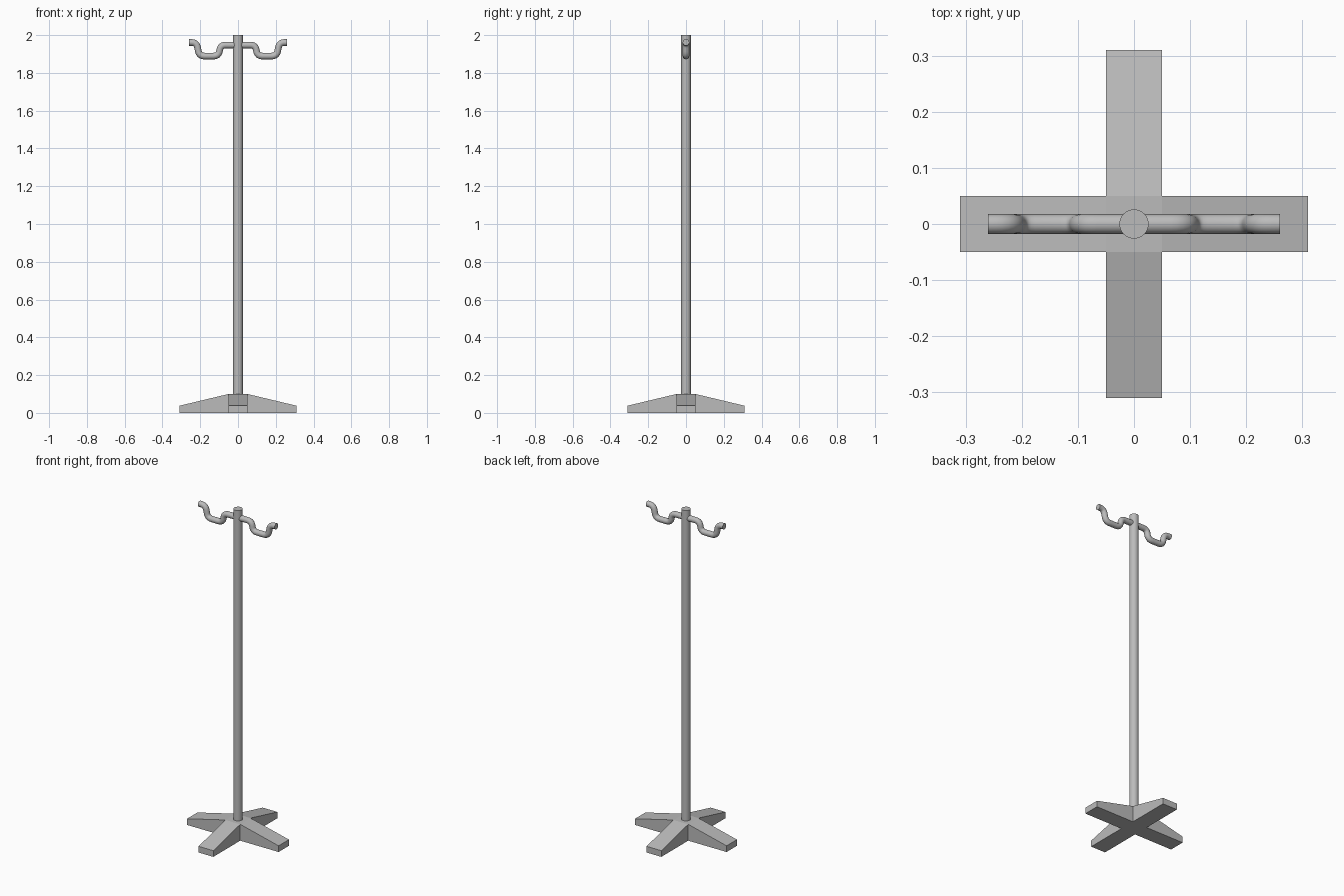
import bpy, bmesh, math
from mathutils import Vector

cube = bpy.data.objects.get("Cube")
if cube:
    bpy.data.objects.remove(cube, do_unlink=True)

grey = bpy.data.materials.new("grey metal")
grey.use_nodes = True
colour = (0.5, 0.5, 0.5, 1)
grey.diffuse_color = colour
grey.node_tree.nodes["Principled BSDF"].inputs["Base Color"].default_value = colour


def smooth(obj):
    bpy.ops.object.select_all(action="DESELECT")
    obj.select_set(True)
    bpy.context.view_layer.objects.active = obj
    bpy.ops.object.shade_smooth_by_angle(angle=math.radians(40))


def rounded(corners, radius, steps=6):
    """Replace each inner corner of a path with a small arc."""
    path = [corners[0]]
    for before, corner, after in zip(corners, corners[1:], corners[2:]):
        a = corner + (before - corner).normalized() * radius
        b = corner + (after - corner).normalized() * radius
        for i in range(steps + 1):
            t = i / steps
            path.append(a * (1 - t) ** 2 + corner * 2 * t * (1 - t) + b * t ** 2)
    return path + [corners[-1]]


# Cross base: a block whose four sides extrude into tapering feet
HUB, REACH, TOP, TIP = 0.05, 0.31, 0.10, 0.038
bm = bmesh.new()
bmesh.ops.create_cube(bm, size=1)
for v in bm.verts:
    v.co = (v.co.x * 2 * HUB, v.co.y * 2 * HUB, (v.co.z + 0.5) * TOP)
bm.normal_update()
for side in [f for f in bm.faces if abs(f.normal.z) < 0.5]:
    out = side.normal.copy()
    foot = bmesh.ops.extrude_discrete_faces(bm, faces=[side])["faces"][0]
    for v in foot.verts:
        v.co += out * (REACH - HUB)
        if v.co.z > TOP / 2:
            v.co.z = TIP
bmesh.ops.remove_doubles(bm, verts=bm.verts, dist=0.0001)
bmesh.ops.recalc_face_normals(bm, faces=bm.faces)
mesh = bpy.data.meshes.new("cross_base")
bm.to_mesh(mesh)
bm.free()
mesh.materials.append(grey)
bpy.context.collection.objects.link(bpy.data.objects.new("cross_base", mesh))

# Upright pole
bpy.ops.mesh.primitive_cylinder_add(vertices=32, radius=0.026, depth=2 - TOP,
                                    location=(0, 0, 1 + TOP / 2))
pole = bpy.context.object
pole.name = "pole"
pole.data.materials.append(grey)
smooth(pole)

# Hook bar: one bent tube, mirrored across the pole
half = [(0.093, 1.947), (0.102, 1.889), (0.205, 1.889), (0.219, 1.961), (0.26, 1.961)]
right = [Vector((-x, 0, z)) for x, z in reversed(half)]
left = [Vector((x, 0, z)) for x, z in half]
curve = bpy.data.curves.new("hook_bar", "CURVE")
curve.dimensions = "3D"
curve.bevel_depth = 0.0175
curve.bevel_resolution = 6
curve.use_fill_caps = True
path = rounded(right + left, 0.028)
spline = curve.splines.new("POLY")
spline.points.add(len(path) - 1)
for point, co in zip(spline.points, path):
    point.co = (*co, 1)
hooks = bpy.data.objects.new("hook_bar", curve)
bpy.context.collection.objects.link(hooks)
bpy.ops.object.select_all(action="DESELECT")
hooks.select_set(True)
bpy.context.view_layer.objects.active = hooks
bpy.ops.object.convert(target="MESH")
hooks = bpy.context.object
hooks.data.materials.clear()
hooks.data.materials.append(grey)
smooth(hooks)
